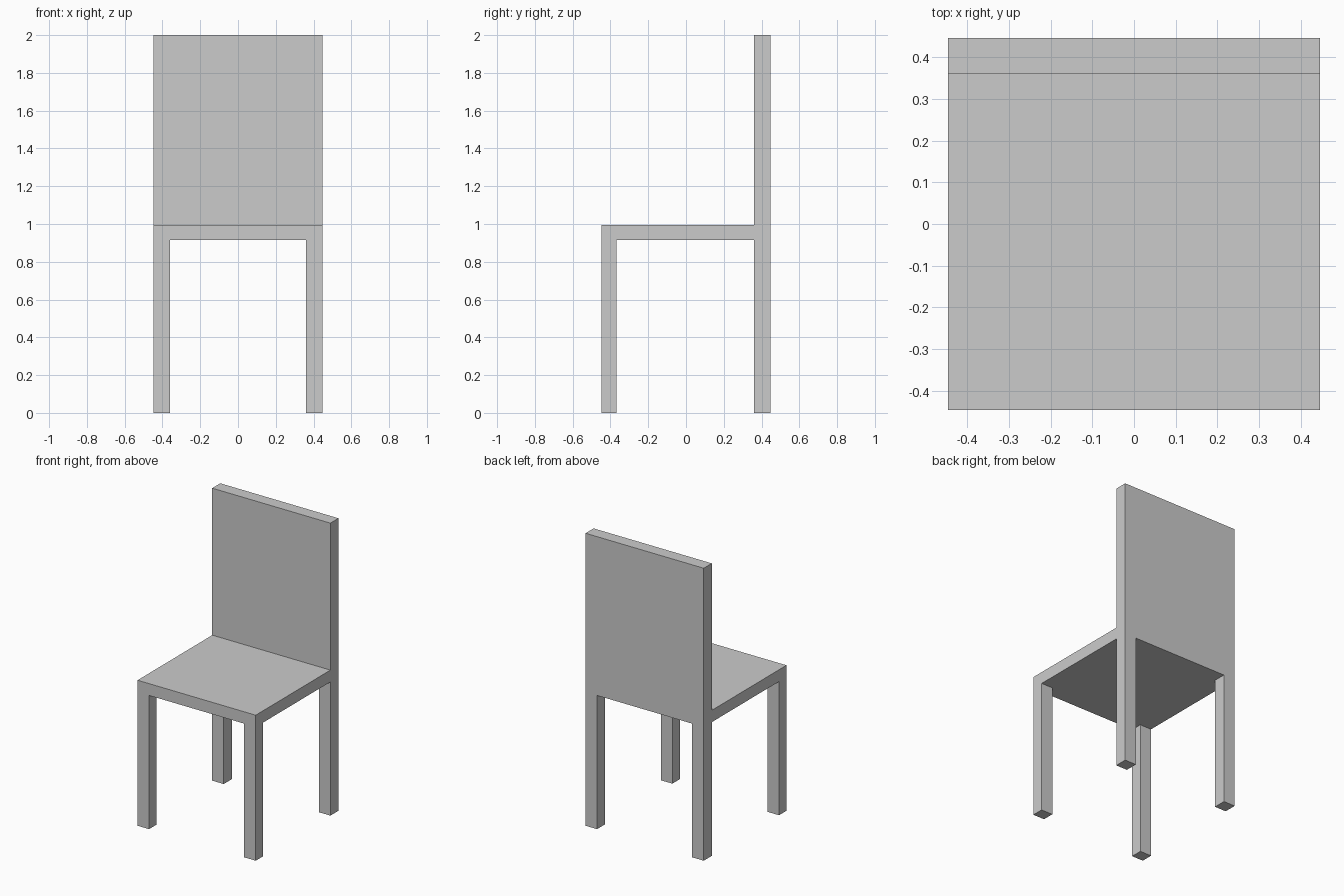
import bpy
import bmesh
from mathutils import Vector

if "Cube" in bpy.data.objects:
    bpy.data.objects.remove(bpy.data.objects["Cube"])

HALF = 0.447        # half width and half depth
INNER = 0.36        # inner face of legs and backrest
FRONT_INNER = 0.367  # rear face of the front legs
SEAT_BOTTOM, SEAT_TOP, TOP = 0.914, 0.995, 2.0


def box(name, lo, hi):
    lo, hi = Vector(lo), Vector(hi)
    bm = bmesh.new()
    bmesh.ops.create_cube(bm, size=1)
    bmesh.ops.scale(bm, vec=hi - lo, verts=bm.verts)
    mesh = bpy.data.meshes.new(name)
    bm.to_mesh(mesh)
    bm.free()
    obj = bpy.data.objects.new(name, mesh)
    obj.location = (lo + hi) / 2
    bpy.context.collection.objects.link(obj)
    return obj


# Seat slab and the backrest standing on its rear edge
box("seat", (-HALF, -HALF, SEAT_BOTTOM), (HALF, HALF, SEAT_TOP))
box("backrest", (-HALF, INNER, SEAT_TOP), (HALF, HALF, TOP))

# Four legs, flush with the seat corners
for side, x0, x1 in (("left", -HALF, -INNER), ("right", INNER, HALF)):
    box(f"front_leg_{side}", (x0, -HALF, 0), (x1, -FRONT_INNER, SEAT_BOTTOM))
    box(f"back_leg_{side}", (x0, INNER, 0), (x1, HALF, SEAT_BOTTOM))
